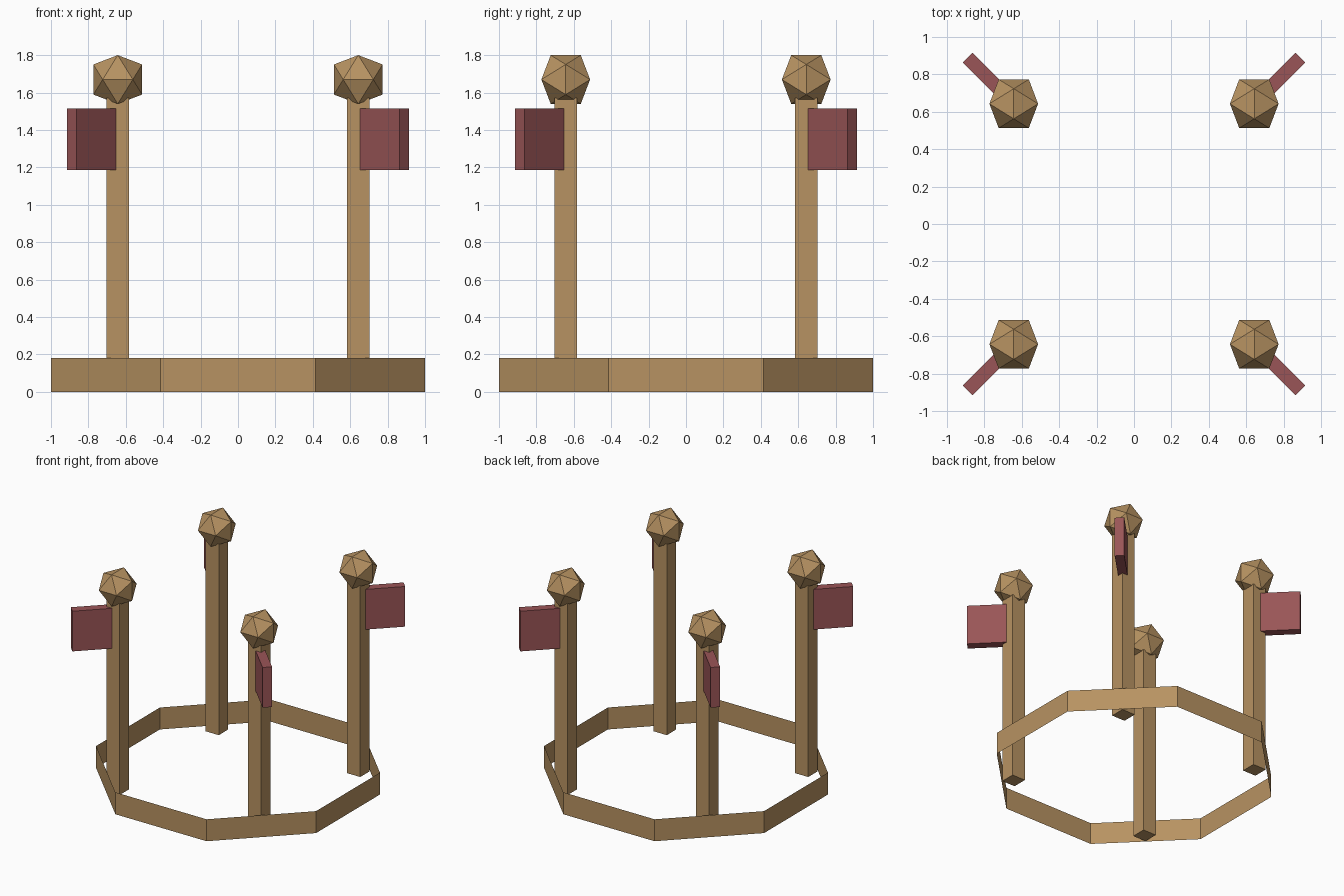
import bpy
import bmesh
import math
from mathutils import Matrix, Vector

cube = bpy.data.objects.get("Cube")
if cube:
    bpy.data.objects.remove(cube, do_unlink=True)


def make_material(name, color):
    mat = bpy.data.materials.new(name)
    mat.use_nodes = True
    mat.diffuse_color = color
    mat.node_tree.nodes["Principled BSDF"].inputs["Base Color"].default_value = color
    return mat


def make_object(name, bm, mat):
    mesh = bpy.data.meshes.new(name)
    bm.to_mesh(mesh)
    bm.free()
    mesh.materials.append(mat)
    obj = bpy.data.objects.new(name, mesh)
    bpy.context.collection.objects.link(obj)
    return obj


def make_box(name, center, size, turn, mat):
    bm = bmesh.new()
    matrix = (Matrix.Translation(center) @ Matrix.Rotation(turn, 4, "Z")
              @ Matrix.Diagonal((*size, 1)))
    bmesh.ops.create_cube(bm, size=1, matrix=matrix)
    return make_object(name, bm, mat)


def make_icosahedron(name, center, radius, mat):
    # Three crossed golden rectangles, with an edge along y on top
    golden = (1 + math.sqrt(5)) / 2
    unit = radius / math.hypot(1, golden)
    bm = bmesh.new()
    for a in (-unit, unit):
        for b in (-unit * golden, unit * golden):
            for corner in ((0, a, b), (a, b, 0), (b, 0, a)):
                bm.verts.new(Vector(corner) + Vector(center))
    bmesh.ops.convex_hull(bm, input=bm.verts[:])
    bmesh.ops.recalc_face_normals(bm, faces=bm.faces[:])
    return make_object(name, bm, mat)


wood = make_material("tan wood", (0.477, 0.291, 0.122, 1))
red = make_material("dusty red", (0.323, 0.091, 0.095, 1))

# Thin open octagonal band, flat sides facing the axes
RING_HEIGHT = 0.18
bm = bmesh.new()
bmesh.ops.create_cone(
    bm, cap_ends=False, segments=8,
    radius1=1 / math.cos(math.pi / 8), radius2=1 / math.cos(math.pi / 8),
    depth=RING_HEIGHT,
    matrix=Matrix.Translation((0, 0, RING_HEIGHT / 2)) @ Matrix.Rotation(math.pi / 8, 4, "Z"))
make_object("base_ring", bm, wood)

# Four posts, each with a faceted finial and an outward banner
POST = 0.643
POST_HEIGHT = 1.57
BANNER = 0.773
for side, sx in (("left", 1), ("right", -1)):
    for end, sy in (("front", -1), ("back", 1)):
        label = f"{end}_{side}"
        x, y = sx * POST, sy * POST
        make_box(f"{label}_post", (x, y, POST_HEIGHT / 2),
                 (0.12, 0.12, POST_HEIGHT), 0, wood)
        make_icosahedron(f"{label}_finial", (x, y, 1.67), 0.153, wood)
        make_box(f"{label}_banner", (sx * BANNER, sy * BANNER, 1.35),
                 (0.33, 0.072, 0.33), math.atan2(sy, sx), red)
